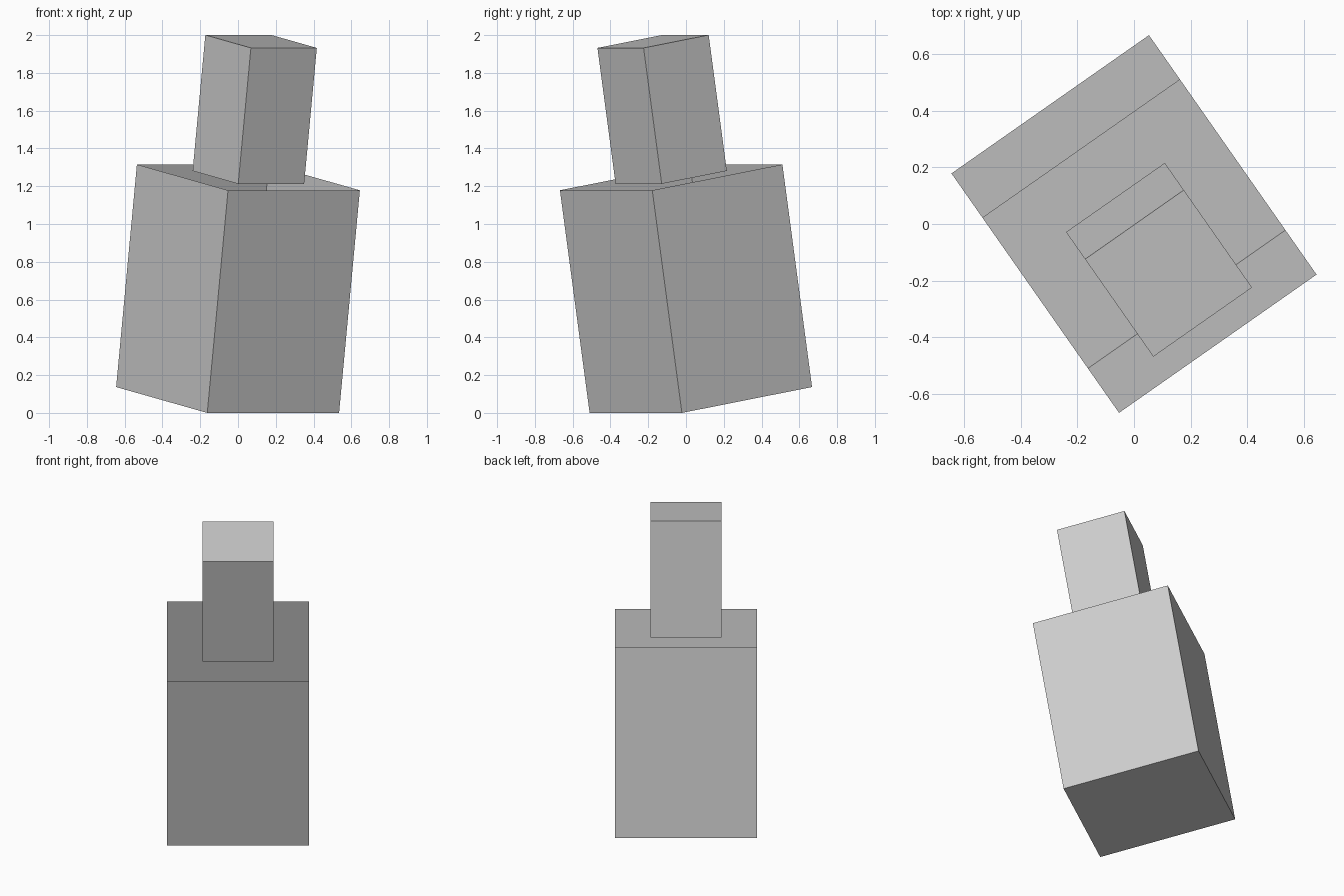
import bpy, bmesh, math
from mathutils import Matrix, Vector

if "Cube" in bpy.data.objects:
    bpy.data.objects.remove(bpy.data.objects["Cube"])

grey = bpy.data.materials.new("light_grey")
grey.diffuse_color = (0.6, 0.6, 0.6, 1)
grey.use_nodes = True
grey.node_tree.nodes["Principled BSDF"].inputs["Base Color"].default_value = grey.diffuse_color

# Whole model leans: tipped about its width axis, then turned about z
lean = Matrix.Rotation(math.radians(35), 4, 'Z') @ Matrix.Rotation(math.radians(9.24), 4, 'X')
BODY_W, BODY_H = 0.852, 1.194
NECK_W, NECK_H = 0.426, 0.729
half = lean @ Vector((0, 0, BODY_H / 2))
base = Vector((-half.x, -half.y, BODY_W / 2 * math.sin(math.radians(9.24))))
place = Matrix.Translation(base) @ lean


def open_box(name, width, z0, height, open_side):
    """Square box from z0 up, without its top (1) or bottom (-1) face."""
    bm = bmesh.new()
    bmesh.ops.create_cube(bm, size=1)
    bm.normal_update()
    gone = [f for f in bm.faces if f.normal.z * open_side > 0.9]
    bmesh.ops.delete(bm, geom=gone, context='FACES_ONLY')
    bmesh.ops.scale(bm, vec=(width, width, height), verts=bm.verts)
    bmesh.ops.translate(bm, vec=(0, 0, z0 + height / 2), verts=bm.verts)
    bm.transform(place)
    mesh = bpy.data.meshes.new(name)
    bm.to_mesh(mesh)
    bm.free()
    mesh.materials.append(grey)
    bpy.context.collection.objects.link(bpy.data.objects.new(name, mesh))


# Body is open at the top; the neck stands centred in the opening
open_box("body", BODY_W, 0, BODY_H, 1)
open_box("neck", NECK_W, BODY_H, NECK_H, -1)
